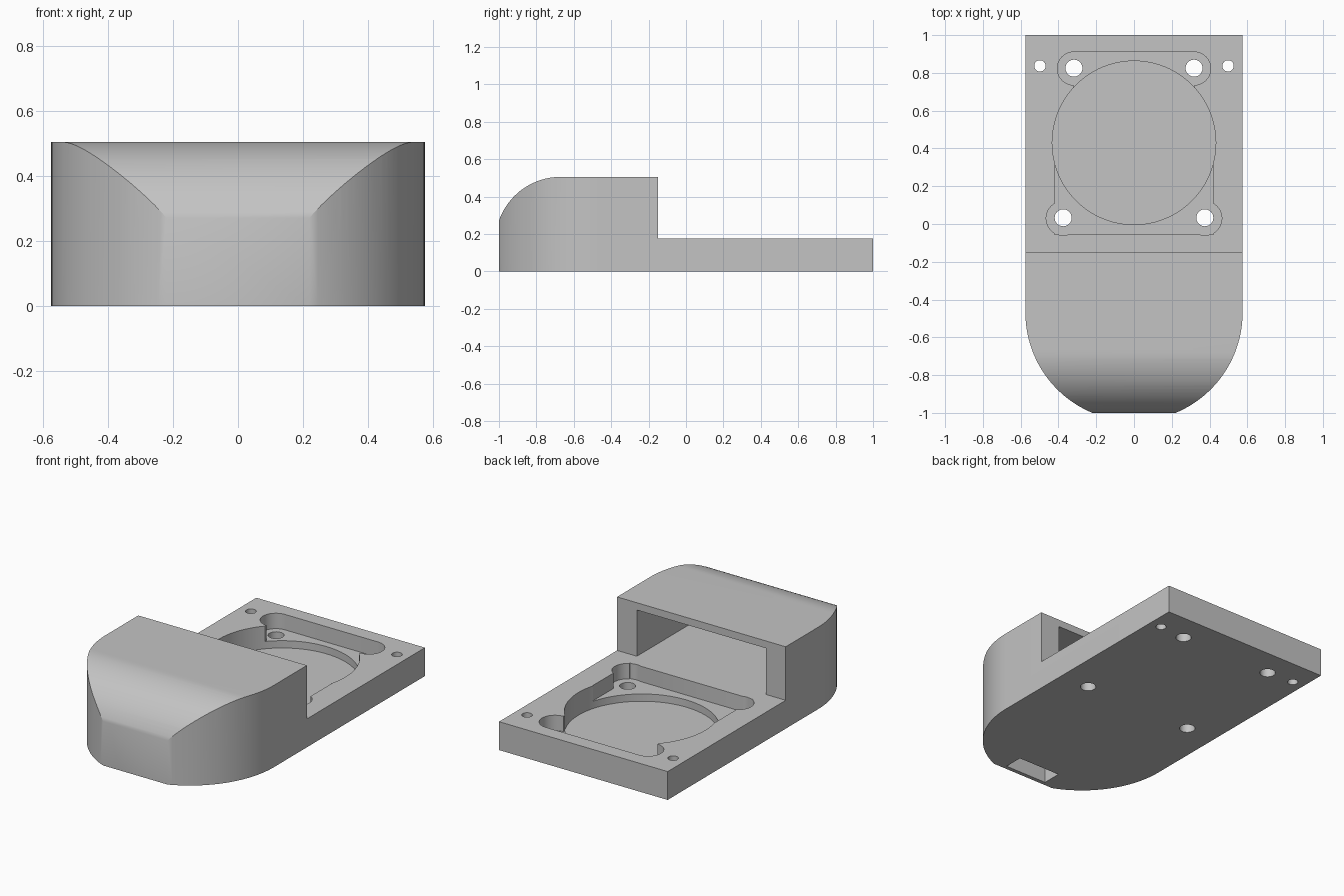
import bpy
import bmesh
from math import sin, cos, pi, asin, acos

if "Cube" in bpy.data.objects:
    bpy.data.objects.remove(bpy.data.objects["Cube"], do_unlink=True)

WIDTH, PLATE, TOP, STEP_Y = 0.575, 0.175, 0.505, -0.15
POCKET_Z, RECESS_Z = 0.08, 0.035

grey = bpy.data.materials.new("light_grey")
grey.use_nodes = True
colour = (0.55, 0.55, 0.55, 1)
grey.diffuse_color = colour
grey.node_tree.nodes["Principled BSDF"].inputs["Base Color"].default_value = colour


def prism(name, points, offset, depth):
    """Extrude a closed 3D outline along one direction into a solid."""
    bm = bmesh.new()
    face = bm.faces.new([bm.verts.new(p) for p in points])
    moved = bmesh.ops.extrude_face_region(bm, geom=[face])["geom"]
    verts = [g for g in moved if isinstance(g, bmesh.types.BMVert)]
    bmesh.ops.translate(bm, verts=verts, vec=[c * depth for c in offset])
    bmesh.ops.recalc_face_normals(bm, faces=bm.faces)
    mesh = bpy.data.meshes.new(name)
    bm.to_mesh(mesh)
    bm.free()
    mesh.materials.append(grey)
    ob = bpy.data.objects.new(name, mesh)
    bpy.context.collection.objects.link(ob)
    return ob


def arc(cx, cy, r, start, end, n):
    return [(cx + r * cos(start + (end - start) * i / n),
             cy + r * sin(start + (end - start) * i / n)) for i in range(n + 1)]


def upright(name, outline, z0, z1):
    return prism(name, [(x, y, z0) for x, y in outline], (0, 0, 1), z1 - z0)


def box(name, x, y0, y1, z0, z1):
    return upright(name, [(-x, y0), (x, y0), (x, y1), (-x, y1)], z0, z1)


def disc(name, x, y, r, z0, z1, n=48):
    return upright(name, arc(x, y, r, 0, 2 * pi, n)[:-1], z0, z1)


def combine(target, tool, operation="DIFFERENCE"):
    """Apply a boolean and remove the tool."""
    mod = target.modifiers.new("cut", "BOOLEAN")
    mod.operation, mod.solver, mod.object = operation, "EXACT", tool
    bpy.context.view_layer.objects.active = target
    bpy.ops.object.modifier_apply(modifier=mod.name)
    bpy.data.objects.remove(tool, do_unlink=True)


# Body: stepped side profile with a rounded front shoulder
r = 0.35
lean = asin(0.33 / r)
shoulder = arc(-0.67, TOP - r, r, pi / 2, pi / 2 + lean, 20)
profile = [(-1, 0), (1, 0), (1, PLATE), (STEP_Y, PLATE), (STEP_Y, TOP)] + shoulder
body = prism("housing_body", [(-0.8, y, z) for y, z in profile], (1, 0, 0), 1.6)

# Plan outline: straight sides, round nose cut flat at the front
half = acos(0.22 / WIDTH)
nose_y = -1 + WIDTH * sin(half)
outline = [(WIDTH, 1.1), (-WIDTH, 1.1)]
outline += arc(0, nose_y, WIDTH, pi, pi + half, 24)
outline += arc(0, nose_y, WIDTH, 2 * pi - half, 2 * pi, 24)
# push the flat front beyond the profile so only the profile trims it
tail = [(x, y - 0.1 if y < -0.999 else y) for x, y in outline]
outline = []
for (x, y) in tail:
    if y < -1.05:
        pair = [(x, -1.0), (x, y)]
        outline += pair if x < 0 else pair[::-1]
    else:
        outline.append((x, y))
combine(body, upright("plan_cutter", outline, -0.1, 0.7), "INTERSECT")

# Hollow chamber open to the back, and cable slot through the floor
combine(body, box("chamber_cutter", 0.44, -0.8, -0.1, PLATE, 0.46))
combine(body, box("slot_cutter", 0.145, -0.975, -0.855, -0.1, 0.27))
combine(body, box("tunnel_cutter", 0.145, -0.9, -0.75, PLATE + 0.005, 0.265))

# Shallow pocket with rounded lobes around the screw holes
UP = 0.3
top_y, low_y = 0.823, 0.03
capsule = (arc(0.318, top_y, 0.088, -pi / 2, pi / 2, 20)
           + arc(-0.318, top_y, 0.088, pi / 2, 3 * pi / 2, 20))
pocket = upright("pocket_cutter", capsule, POCKET_Z, UP)
combine(pocket, box("neck_cutter", 0.32, 0.4, 0.82, POCKET_Z, UP), "UNION")
combine(pocket, box("lower_cutter", 0.42, -0.055, 0.5 - 0.19, POCKET_Z, UP), "UNION")
for side in (-1, 1):
    lobe = disc("lobe_cutter", side * 0.375, low_y, 0.09, POCKET_Z, UP)
    combine(pocket, lobe, "UNION")
combine(body, pocket)

# Deep round recess
combine(body, disc("recess_cutter", 0, 0.43, 0.433, RECESS_Z, UP, 96))

# Through holes
for x, y, radius in ((0.318, 0.825, 0.045), (0.375, 0.033, 0.045), (0.498, 0.837, 0.03)):
    for side in (-1, 1):
        combine(body, disc("hole_cutter", side * x, y, radius, -0.1, UP, 32))

bpy.ops.object.select_all(action="DESELECT")
body.select_set(True)
bpy.context.view_layer.objects.active = body
bpy.ops.object.shade_smooth_by_angle(angle=pi / 6)
